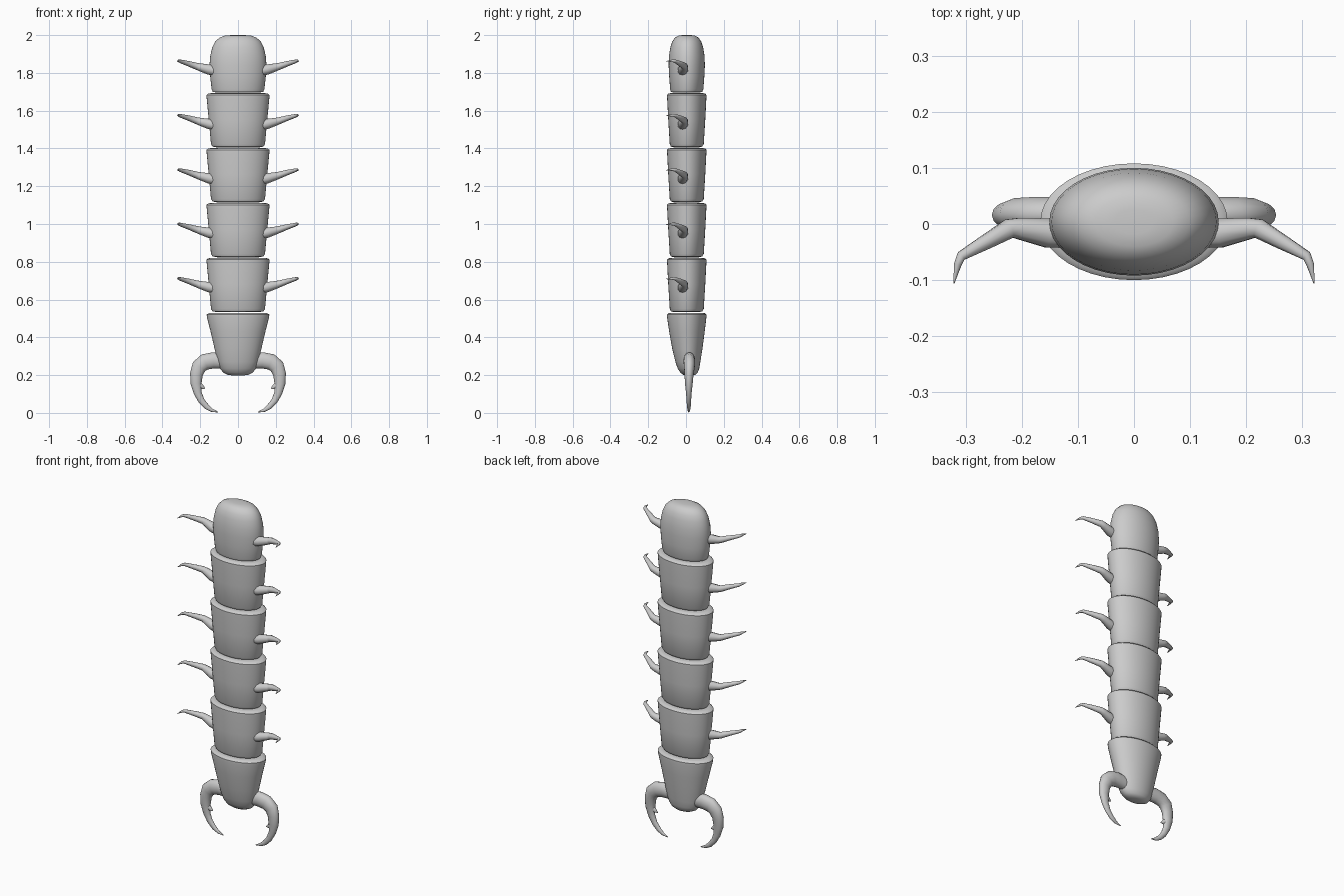
import bpy, bmesh, math
from mathutils import Vector

mat = bpy.data.materials.new("shell grey")
mat.diffuse_color = (0.6, 0.6, 0.6, 1)


def skin(name, rings):
    """Join rings of points into a closed smooth skin."""
    bm = bmesh.new()
    loops = [[bm.verts.new(p) for p in r] for r in rings]
    n = len(loops[0])
    for a, b in zip(loops, loops[1:]):
        for i in range(n):
            j = (i + 1) % n
            bm.faces.new((a[i], a[j], b[j], b[i]))
    bm.faces.new(loops[0])
    bm.faces.new(loops[-1])
    bmesh.ops.recalc_face_normals(bm, faces=bm.faces)
    me = bpy.data.meshes.new(name)
    bm.to_mesh(me)
    bm.free()
    me.materials.append(mat)
    ob = bpy.data.objects.new(name, me)
    bpy.context.collection.objects.link(ob)
    bpy.context.view_layer.objects.active = ob
    ob.select_set(True)
    bpy.ops.object.shade_smooth_by_angle(angle=math.radians(40))
    ob.select_set(False)
    return ob


def plate(name, profile, n=40):
    """Oval body plate; profile rows are z, half width, half depth, y centre."""
    turn = [2 * math.pi * i / n for i in range(n)]
    skin(name, [[(rx * math.cos(t), cy + ry * math.sin(t), z) for t in turn]
                for z, rx, ry, cy in profile])


def limb(name, path, side, squash=1.0, n=10):
    """Tapered tube through x, y, z, radius rows; side mirrors it in x."""
    pts = [Vector(p[:3]) for p in path]
    rings = []
    for i, p in enumerate(pts):
        d = (pts[min(i + 1, len(pts) - 1)] - pts[max(i - 1, 0)]).normalized()
        u = d.cross(Vector((0, 1, 0))).normalized()
        v = d.cross(u)
        r = path[i][3]
        ring = [p + r * (math.cos(t) * u + squash * math.sin(t) * v)
                for t in (2 * math.pi * k / n for k in range(n))]
        rings.append([(side * q.x, q.y, q.z) for q in ring])
    skin(name, rings)


# End plate with a rounded cap
plate("rounded_end_plate", [
    (1.695, 0.11, 0.065, 0.003), (1.70, 0.134, 0.083, 0.003), (1.715, 0.14, 0.088, 0.004),
    (1.78, 0.147, 0.093, 0.004), (1.84, 0.151, 0.096, 0.004), (1.89, 0.147, 0.094, 0.004),
    (1.935, 0.136, 0.087, 0.004), (1.965, 0.121, 0.077, 0.004), (1.987, 0.098, 0.062, 0.004),
    (1.997, 0.07, 0.044, 0.004), (2.0, 0.035, 0.022, 0.004)])

# Four repeated tapered body plates
for k in range(4):
    top = 1.693 - 0.2907 * k
    plate(f"body_plate_{k + 1}", [
        (top - 0.288, 0.11, 0.065, 0.003), (top - 0.283, 0.135, 0.083, 0.003),
        (top - 0.27, 0.143, 0.090, 0.004), (top - 0.14, 0.155, 0.098, 0.004),
        (top - 0.025, 0.166, 0.104, 0.004), (top - 0.010, 0.167, 0.104, 0.004),
        (top - 0.003, 0.158, 0.098, 0.004), (top, 0.14, 0.084, 0.004)])

# Head tapers down to a rounded chin
plate("head_plate", [
    (0.198, 0.03, 0.018, 0.018), (0.202, 0.055, 0.033, 0.018), (0.213, 0.078, 0.046, 0.016),
    (0.235, 0.095, 0.057, 0.013), (0.27, 0.107, 0.066, 0.01), (0.34, 0.124, 0.08, 0.007),
    (0.43, 0.145, 0.094, 0.005), (0.505, 0.164, 0.104, 0.004), (0.52, 0.166, 0.104, 0.004),
    (0.527, 0.157, 0.098, 0.004), (0.53, 0.14, 0.084, 0.004)])

for side, label in ((1, "right"), (-1, "left")):
    # Five jointed legs
    for k in range(5):
        z = 1.865 - 0.288 * k
        limb(f"{label}_leg_{k + 1}", [
            (0.12, -0.018, z - 0.055, 0.026), (0.155, -0.016, z - 0.047, 0.027),
            (0.205, -0.008, z - 0.034, 0.020), (0.222, -0.008, z - 0.029, 0.018),
            (0.262, -0.031, z - 0.016, 0.014), (0.308, -0.057, z - 0.003, 0.009),
            (0.314, -0.072, z - 0.001, 0.007), (0.321, -0.106, z - 0.004, 0.001)], side)
    # Curved pincer
    limb(f"{label}_pincer", [
        (0.08, 0.018, 0.275, 0.040), (0.13, 0.018, 0.278, 0.043), (0.175, 0.018, 0.270, 0.043),
        (0.206, 0.018, 0.245, 0.040), (0.220, 0.016, 0.205, 0.034), (0.222, 0.015, 0.155, 0.029),
        (0.213, 0.015, 0.105, 0.021), (0.194, 0.015, 0.065, 0.017), (0.165, 0.015, 0.032, 0.014),
        (0.138, 0.015, 0.014, 0.009), (0.106, 0.015, 0.004, 0.002)], side, 0.72, 14)
    # Tooth inside the pincer
    limb(f"{label}_pincer_tooth", [
        (0.213, 0.015, 0.148, 0.022), (0.193, 0.015, 0.138, 0.014),
        (0.174, 0.015, 0.130, 0.002)], side, 0.7, 8)
